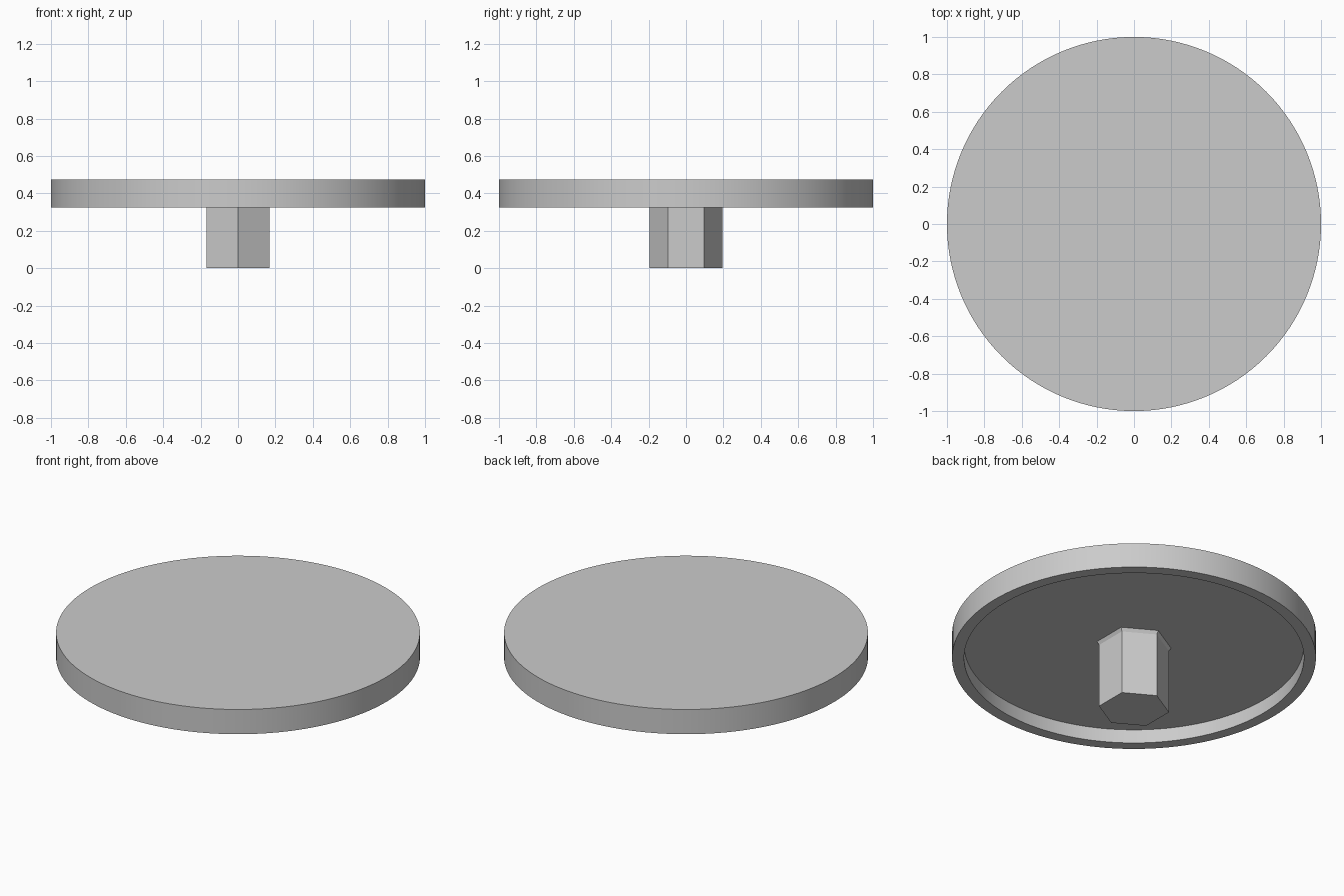
import bpy, bmesh, math

if "Cube" in bpy.data.objects:
    bpy.data.objects.remove(bpy.data.objects["Cube"], do_unlink=True)

# Single grey finish
grey = bpy.data.materials.new("light_grey")
grey.use_nodes = True
colour = (0.6, 0.6, 0.6, 1)
grey.diffuse_color = colour
grey.node_tree.nodes["Principled BSDF"].inputs["Base Color"].default_value = colour


def turned(name, profile, sides, capped_ends=True, smooth=False):
    """Loft a profile of (radius, z) pairs around the z axis; first vertex on +y."""
    bm = bmesh.new()
    rings = []
    for radius, z in profile:
        ring = []
        for i in range(sides):
            a = math.pi / 2 + 2 * math.pi * i / sides
            ring.append(bm.verts.new((radius * math.cos(a), radius * math.sin(a), z)))
        rings.append(ring)
    for low, high in zip(rings, rings[1:]):
        for i in range(sides):
            j = (i + 1) % sides
            bm.faces.new((low[i], low[j], high[j], high[i]))
    if capped_ends:
        bm.faces.new(rings[0])
        bm.faces.new(rings[-1])
    bmesh.ops.recalc_face_normals(bm, faces=bm.faces)
    mesh = bpy.data.meshes.new(name)
    bm.to_mesh(mesh)
    bm.free()
    mesh.materials.append(grey)
    obj = bpy.data.objects.new(name, mesh)
    bpy.context.collection.objects.link(obj)
    if smooth:
        bpy.ops.object.select_all(action="DESELECT")
        obj.select_set(True)
        bpy.context.view_layer.objects.active = obj
        bpy.ops.object.shade_smooth_by_angle(angle=math.radians(30))
    return obj


rim_bottom, top = 0.325, 0.475
recess_floor = 0.408

# Round cap, hollowed underneath to leave a thin rim
turned("round_cap",
       [(0.934, recess_floor), (0.934, rim_bottom), (1, rim_bottom), (1, top)],
       128, smooth=True)

# Hexagonal stem with a slight flare where it meets the cap
turned("hexagonal_stem",
       [(0.195, 0), (0.195, recess_floor - 0.02), (0.207, recess_floor)], 6)
